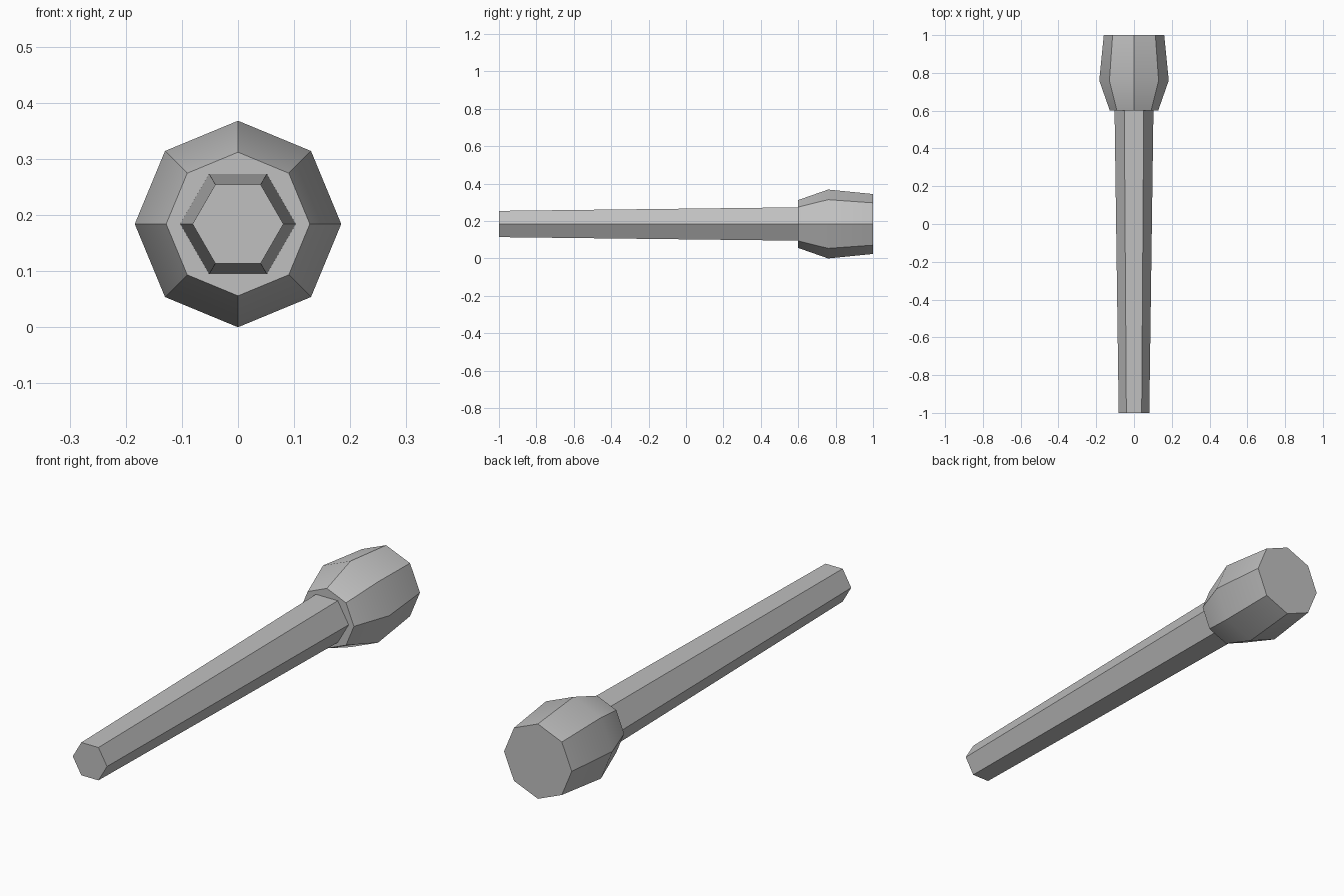
import bpy, bmesh, math

# Remove the default cube
if "Cube" in bpy.data.objects:
    bpy.data.objects.remove(bpy.data.objects["Cube"], do_unlink=True)

AXIS_Z = 0.184

# Single plain grey material
grey = bpy.data.materials.new("plain grey")
grey.use_nodes = True
colour = (0.53, 0.53, 0.53, 1)
grey.diffuse_color = colour
grey.node_tree.nodes["Principled BSDF"].inputs["Base Color"].default_value = colour


def lathe(name, sides, profile):
    """Closed prism along y; profile is a list of (y, radius)."""
    bm = bmesh.new()
    rings = []
    for y, r in profile:
        angles = [math.tau * i / sides for i in range(sides)]
        rings.append([bm.verts.new((r * math.cos(a), y, AXIS_Z + r * math.sin(a)))
                      for a in angles])
    for a, b in zip(rings, rings[1:]):
        for i in range(sides):
            j = (i + 1) % sides
            bm.faces.new((a[i], a[j], b[j], b[i]))
    bm.faces.new(rings[0])
    bm.faces.new(rings[-1])
    bmesh.ops.recalc_face_normals(bm, faces=bm.faces[:])
    mesh = bpy.data.meshes.new(name)
    bm.to_mesh(mesh)
    bm.free()
    mesh.materials.append(grey)
    obj = bpy.data.objects.new(name, mesh)
    bpy.context.collection.objects.link(obj)
    return obj


# Tapered six-sided handle, seated slightly inside the head
handle = lathe("handle", 6, [(-1.0, 0.081), (0.605, 0.103)])

# Eight-sided head with a bulge
head = lathe("head", 8, [(0.6, 0.128), (0.76, 0.184), (1.0, 0.16)])

# Soft bulge, crisp long edges
bpy.ops.object.select_all(action='DESELECT')
for obj in (handle, head):
    obj.select_set(True)
bpy.context.view_layer.objects.active = head
bpy.ops.object.shade_smooth_by_angle(angle=math.radians(30))
